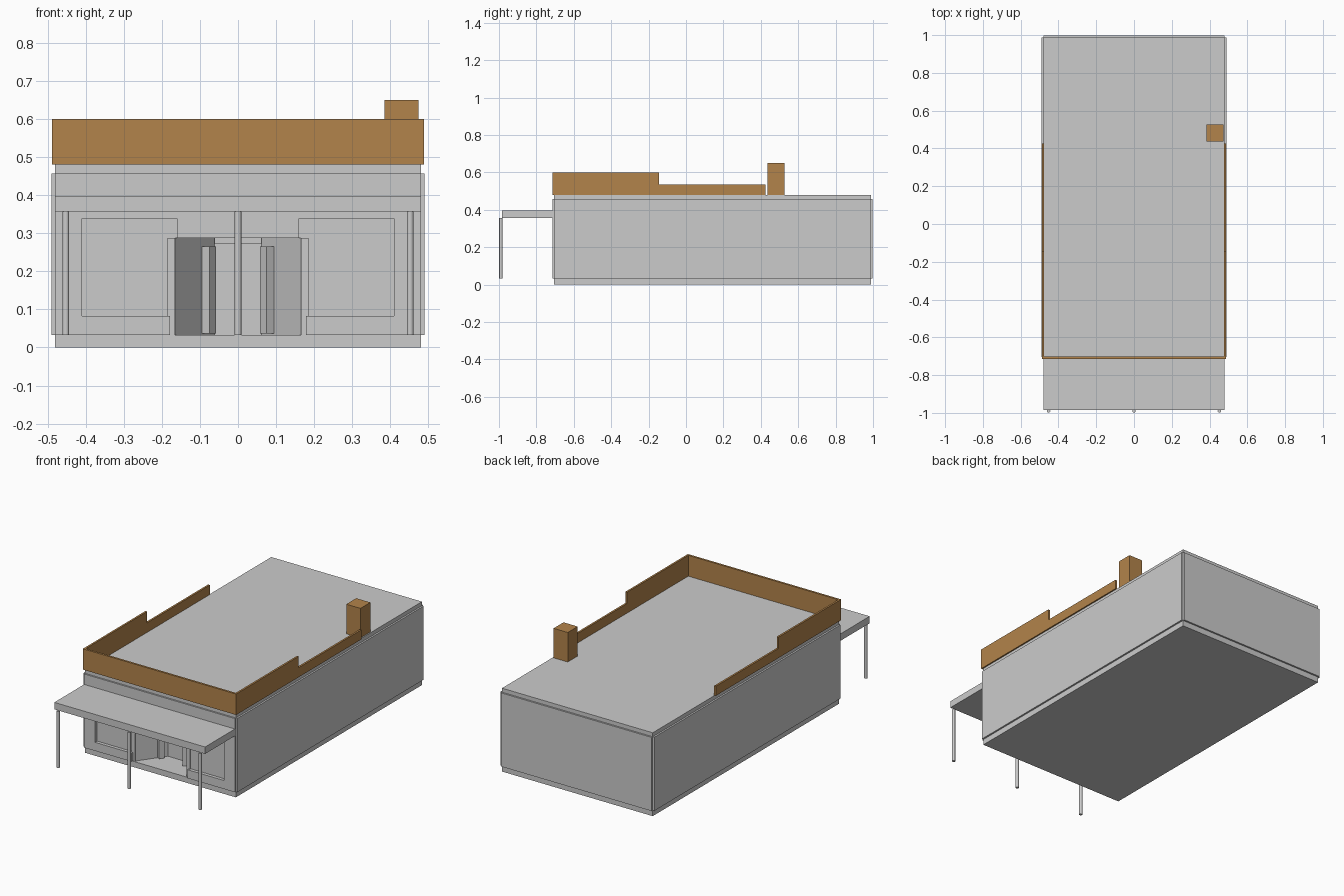
import bpy, bmesh
from math import pi

if "Cube" in bpy.data.objects:
    bpy.data.objects.remove(bpy.data.objects["Cube"])

wood = bpy.data.materials.new("parapet_wood")
wood.diffuse_color = (0.45, 0.23, 0.07, 1)
wood.use_nodes = True
wood.node_tree.nodes["Principled BSDF"].inputs["Base Color"].default_value = wood.diffuse_color


def finish(name, bm, mat=None):
    bmesh.ops.recalc_face_normals(bm, faces=bm.faces)
    me = bpy.data.meshes.new(name)
    bm.to_mesh(me)
    bm.free()
    ob = bpy.data.objects.new(name, me)
    bpy.context.collection.objects.link(ob)
    if mat:
        me.materials.append(mat)
    return ob


def prism(name, pts, vec, mat=None):
    """Extrude a closed outline along a vector."""
    bm = bmesh.new()
    face = bm.faces.new([bm.verts.new(p) for p in pts])
    ext = bmesh.ops.extrude_face_region(bm, geom=[face], use_keep_orig=True)
    verts = [g for g in ext["geom"] if isinstance(g, bmesh.types.BMVert)]
    bmesh.ops.translate(bm, verts=verts, vec=vec)
    return finish(name, bm, mat)


def box(name, x0, x1, y0, y1, z0, z1, mat=None):
    pts = [(x0, y0, z0), (x1, y0, z0), (x1, y1, z0), (x0, y1, z0)]
    return prism(name, pts, (0, 0, z1 - z0), mat)


F, G, B = -0.714, -0.695, 0.988      # facade front, glazing plane, rear of core
FLOOR, TOP, DOOR = 0.033, 0.457, 0.287

# Base, roof and upper core
box("base", -0.48, 0.48, -0.705, B, 0, FLOOR)
box("upper_core", -0.48, 0.48, G, B, DOOR, TOP)
box("roof", -0.48, 0.48, -0.705, B, TOP, 0.48)

# Lower core with the tapered entrance notch
plan = [(-0.48, G), (-0.165, G), (-0.062, -0.55), (0.062, -0.55),
        (0.165, G), (0.48, G), (0.48, B), (-0.48, B)]
prism("lower_core", [(x, y, FLOOR) for x, y in plan], (0, 0, DOOR - FLOOR))

# Facade panel: one outline wrapping over windows and entrance
half = [(0.178, FLOOR), (0.178, 0.082), (0.41, 0.082), (0.41, 0.338),
        (0.16, 0.338), (0.16, DOOR)]
outer = [(-0.48, FLOOR), (-0.48, TOP), (0.48, TOP), (0.48, FLOOR)]
outline = outer + half + [(-x, z) for x, z in reversed(half)]
prism("facade", [(x, F, z) for x, z in outline], (0, G - F, 0))

# Wall panels leaving notched corners
box("back_wall", -0.48, 0.48, B, 0.998, FLOOR, TOP)

# Canopy
box("canopy", -0.48, 0.48, -0.985, F, 0.357, 0.397)
for i, x in enumerate((-0.452, 0, 0.452)):
    bpy.ops.mesh.primitive_cylinder_add(vertices=12, radius=0.009, depth=0.357 - FLOOR,
                                        location=(x, -0.99, (0.357 + FLOOR) / 2))
    post = bpy.context.object
    post.name = f"canopy_post_{i + 1}"
    bpy.ops.object.shade_smooth_by_angle(angle=pi / 4)

# Door header at the back of the entrance
box("door_header", -0.062, 0.062, -0.56, -0.55, 0.272, DOOR)

# Parapet front
box("parapet_front", -0.488, 0.488, F, -0.702, 0.48, 0.6, wood)

for s, side in ((-1, "left"), (1, "right")):
    box(f"{side}_wall", s * 0.48, s * 0.49, -0.705, B, FLOOR, TOP)
    # Post framing the entrance
    box(f"{side}_door_frame", s * 0.165, s * 0.185, -0.703, G, FLOOR, DOOR)
    # Upright panel standing proud of the tapered entrance wall
    a, b = (0.095, -0.5965), (0.078, -0.5725)
    n = (-0.02, -0.014)
    pts = [a, (a[0] + n[0], a[1] + n[1]), (b[0] + n[0], b[1] + n[1]), b]
    prism(f"{side}_door_pull", [(s * x, y, 0.037) for x, y in pts], (0, 0, 0.228))
    # Stepped side parapet
    prof = [(-0.702, 0.48), (0.425, 0.48), (0.425, 0.535),
            (-0.145, 0.535), (-0.145, 0.6), (-0.702, 0.6)]
    prism(f"{side}_parapet", [(s * 0.477, y, z) for y, z in prof],
          (s * 0.011, 0, 0), wood)

# Chimney
box("chimney", 0.384, 0.474, 0.437, 0.527, 0.48, 0.65, wood)
